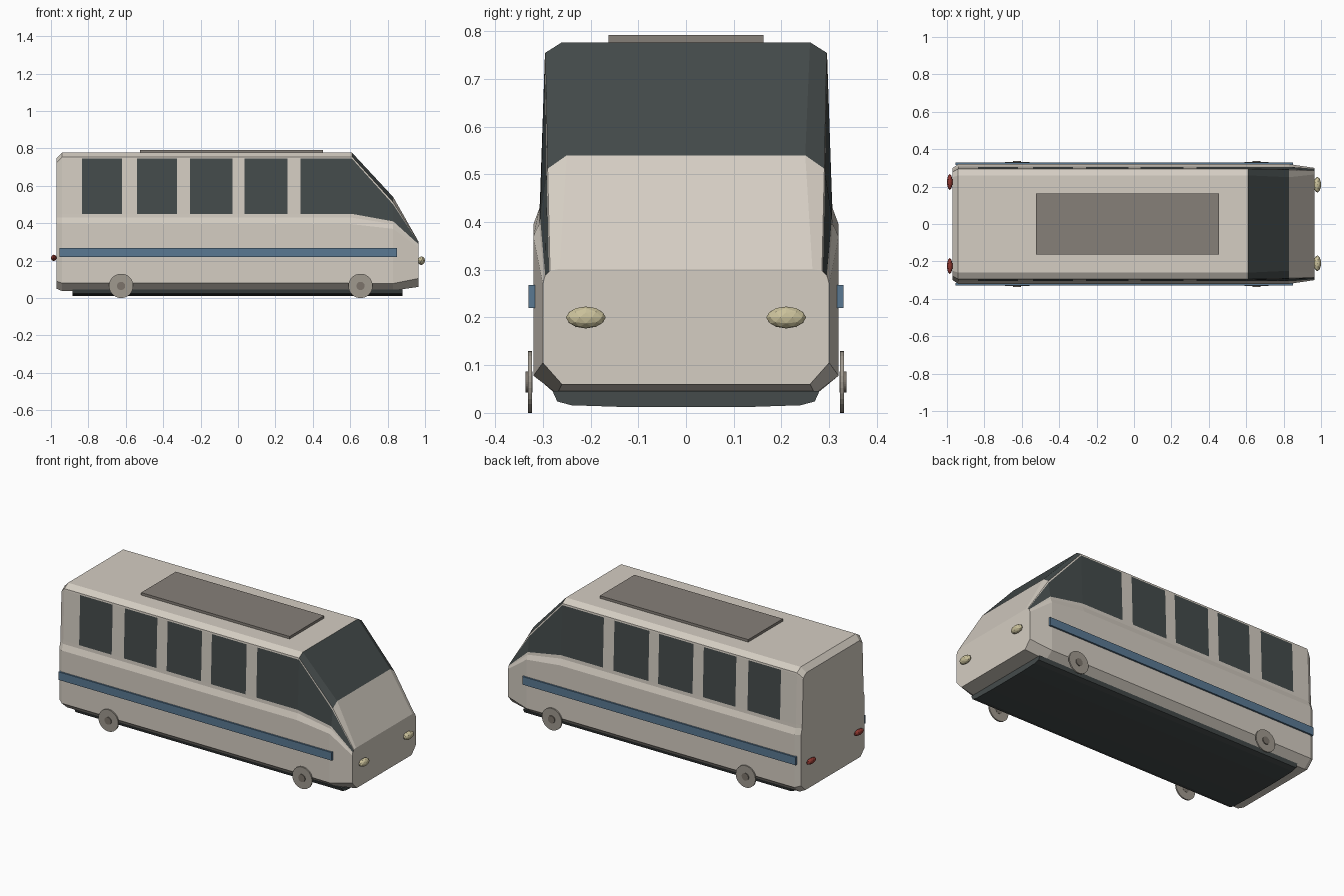
import bpy, bmesh, math
from mathutils import Matrix

cube = bpy.data.objects.get("Cube")
if cube:
    bpy.data.objects.remove(cube, do_unlink=True)


def material(name, rgb):
    m = bpy.data.materials.new(name)
    m.use_nodes = True
    m.diffuse_color = (*rgb, 1)
    m.node_tree.nodes["Principled BSDF"].inputs["Base Color"].default_value = (*rgb, 1)
    return m


PAINT = material("cream paint", (0.66, 0.61, 0.54))
GLASS = material("dark glass", (0.058, 0.07, 0.07))
ROOF = material("roof grey", (0.24, 0.215, 0.19))
BLUE = material("stripe blue", (0.1, 0.19, 0.29))
WHEEL = material("wheel grey", (0.35, 0.32, 0.275))
HUB = material("hub grey", (0.2, 0.174, 0.147))
LAMP = material("lamp yellow", (0.6, 0.54, 0.33))
RED = material("lamp red", (0.28, 0.04, 0.03))


def finish(name, bm, *mats):
    bmesh.ops.recalc_face_normals(bm, faces=bm.faces)
    mesh = bpy.data.meshes.new(name)
    bm.to_mesh(mesh)
    bm.free()
    for m in mats:
        mesh.materials.append(m)
    ob = bpy.data.objects.new(name, mesh)
    bpy.context.collection.objects.link(ob)
    return ob


def loft(stations):
    """Skin mirrored half sections; yields faces with their segment and row."""
    bm = bmesh.new()
    rings = []
    for x, half in stations:
        pts = [(y, z) for y, z in half] + [(-y, z) for y, z in reversed(half)]
        rings.append([bm.verts.new((x, y, z)) for y, z in pts])
    n = len(rings[0])
    tagged = []
    for s, (a, b) in enumerate(zip(rings, rings[1:])):
        for i in range(n):
            j = (i + 1) % n
            row = min(i, n - 2 - i) if i < n - 1 else -1
            tagged.append((bm.faces.new((a[i], a[j], b[j], b[i])), s, row))
    bm.faces.new(rings[0])
    bm.faces.new(rings[-1])
    return bm, tagged


def box(name, lo, hi, mat):
    bm = bmesh.new()
    size = [h - l for l, h in zip(lo, hi)]
    mid = [(h + l) / 2 for l, h in zip(lo, hi)]
    bmesh.ops.create_cube(bm, size=1, matrix=Matrix.Translation(mid) @ Matrix.Diagonal((*size, 1)))
    return finish(name, bm, mat)


def disc(name, x, y, z, radius, depth, mat):
    bm = bmesh.new()
    bmesh.ops.create_cone(bm, cap_ends=True, segments=32, radius1=radius, radius2=radius, depth=depth,
                          matrix=Matrix.Translation((x, y, z)) @ Matrix.Rotation(math.pi / 2, 4, "X"))
    return finish(name, bm, mat)


def lamp(name, loc, radii, mat):
    bm = bmesh.new()
    bmesh.ops.create_icosphere(bm, subdivisions=2, radius=1,
                               matrix=Matrix.Translation(loc) @ Matrix.Diagonal((*radii, 1)))
    return finish(name, bm, mat)


# Body shell: rows are sill, skirt, belt, belt top, window sill, window head, roof edge, roof
main = [(0.27, 0.037), (0.32, 0.08), (0.32, 0.395), (0.307, 0.43),
        (0.306, 0.45), (0.296, 0.745), (0.295, 0.755), (0.26, 0.777)]
rear = [(0.26, 0.05), (0.3, 0.09), (0.3, 0.395), (0.29, 0.43),
        (0.289, 0.45), (0.28, 0.715), (0.279, 0.725), (0.25, 0.747)]
cowl = [(0.27, 0.04), (0.32, 0.078), (0.32, 0.37), (0.308, 0.395),
        (0.306, 0.41), (0.292, 0.5), (0.29, 0.512), (0.25, 0.54)]
nose = [(0.26, 0.06), (0.3, 0.105), (0.3, 0.27), (0.297, 0.283),
        (0.295, 0.288), (0.287, 0.296), (0.285, 0.298), (0.265, 0.302)]
windows = [(-0.835, -0.62), (-0.54, -0.325), (-0.257, -0.03), (0.035, 0.265), (0.335, 0.61)]
edges = [x for pair in windows for x in pair]
stations = [(-0.97, rear), (-0.94, main)] + [(x, main) for x in edges] + [(0.83, cowl), (0.965, nose)]
bm, tagged = loft(stations)
windscreen = len(stations) - 3
for face, seg, row in tagged:
    side_glass = row == 4 and (seg == windscreen or (seg >= 2 and seg % 2 == 0))
    front_glass = seg == windscreen and row >= 6
    face.material_index = 1 if side_glass or front_glass else 0
finish("body", bm, PAINT, GLASS)

# Dark underbody tray
tray = [(0.12, 0.012), (0.24, 0.016), (0.27, 0.024), (0.28, 0.046)]
bm, _ = loft([(-0.885, tray), (0.88, tray)])
finish("underbody", bm, GLASS)

# Roof panel
box("roof_panel", (-0.525, -0.163, 0.77), (0.455, 0.163, 0.792), ROOF)

# Stripes, wheels and lamps on both sides
for side, s in (("left", 1), ("right", -1)):
    y0, y1 = sorted((s * 0.316, s * 0.33))
    box(f"{side}_stripe", (-0.955, y0, 0.22), (0.85, y1, 0.268), BLUE)
    for end, x in (("rear", -0.625), ("front", 0.655)):
        disc(f"{side}_{end}_wheel", x, s * 0.327, 0.065, 0.065, 0.008, WHEEL)
        disc(f"{side}_{end}_hub", x, s * 0.329, 0.065, 0.022, 0.014, HUB)
    lamp(f"{side}_headlight", (0.98, s * 0.21, 0.2), (0.02, 0.042, 0.023), LAMP)
    lamp(f"{side}_tail_light", (-0.985, s * 0.225, 0.215), (0.015, 0.042, 0.017), RED)
